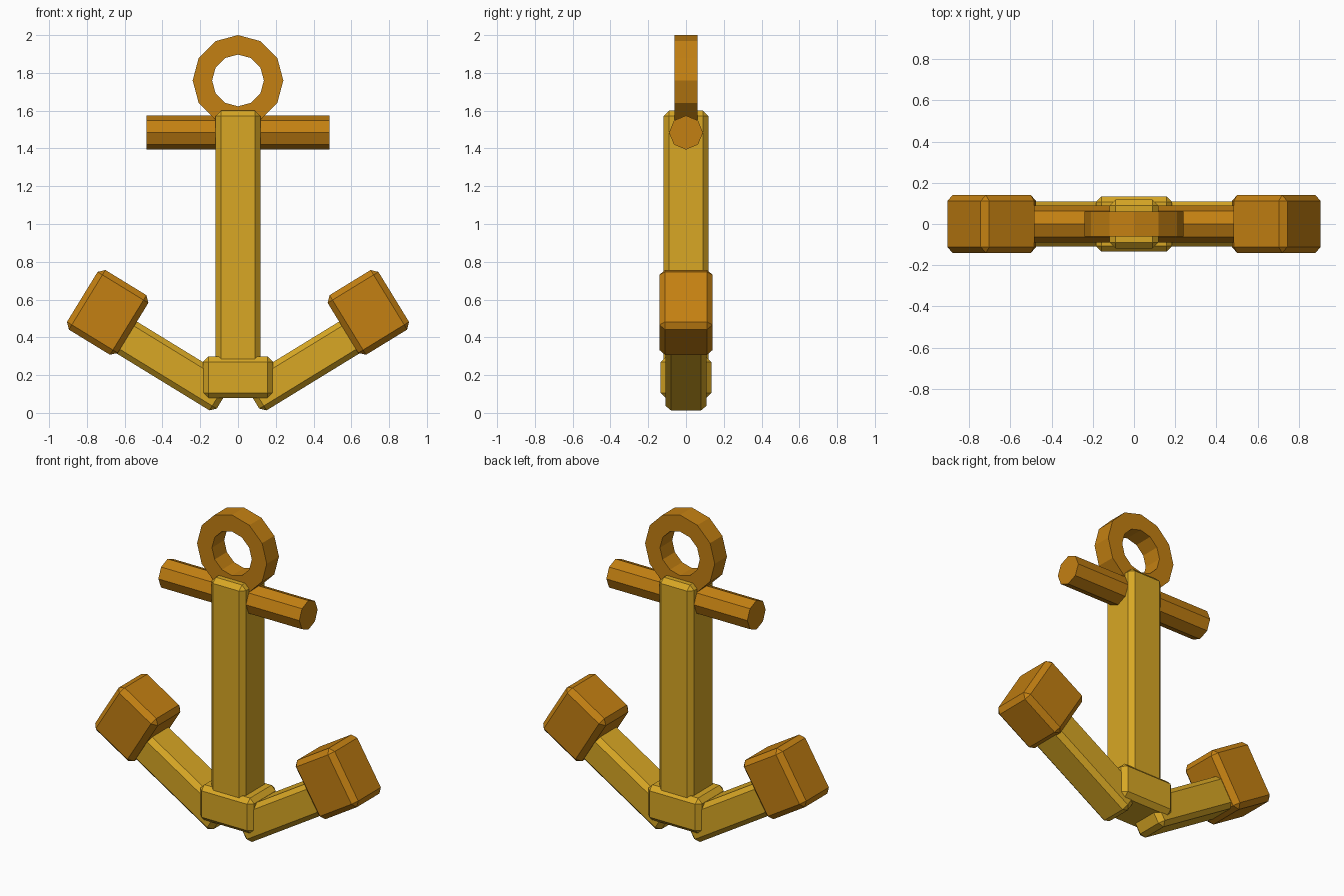
import bpy
import bmesh
import math
from mathutils import Matrix, Vector

cube = bpy.data.objects.get("Cube")
if cube:
    bpy.data.objects.remove(cube, do_unlink=True)


def material(name, color):
    m = bpy.data.materials.new(name)
    m.use_nodes = True
    m.diffuse_color = color
    m.node_tree.nodes["Principled BSDF"].inputs["Base Color"].default_value = color
    return m


GOLD = material("gold", (0.69, 0.39, 0.018, 1))
BRONZE = material("bronze", (0.55, 0.216, 0.006, 1))


def finish(name, bm, mat):
    bmesh.ops.recalc_face_normals(bm, faces=bm.faces)
    mesh = bpy.data.meshes.new(name)
    bm.to_mesh(mesh)
    bm.free()
    mesh.materials.append(mat)
    obj = bpy.data.objects.new(name, mesh)
    bpy.context.collection.objects.link(obj)
    return obj


def block(name, size, center, mat, tilt=0.0, bevel=0.028):
    """Chamfered box, tilted about the y axis (positive lifts its +x end)."""
    bm = bmesh.new()
    bmesh.ops.create_cube(bm, size=1, matrix=Matrix.Diagonal((*size, 1)))
    bmesh.ops.bevel(bm, geom=bm.edges[:], offset=bevel, segments=1,
                    affect='EDGES', profile=0.5)
    bm.transform(Matrix.Translation(center) @ Matrix.Rotation(-tilt, 4, 'Y'))
    return finish(name, bm, mat)


# Upright shank and the crown block at its foot
block("shank", (0.236, 0.236, 1.45), (0, 0, 0.875), GOLD)
block("crown", (0.37, 0.268, 0.22), (0, 0, 0.188), GOLD)

# Arms rising to each side, with a heavy fluke block on each end
TILT = math.radians(31.5)
along = Vector((math.cos(TILT), 0, math.sin(TILT)))
arm_start = Vector((0.075, 0, 0.084))
arm_length = 0.7
arm_center = arm_start + along * arm_length / 2
fluke_center = Vector((0.69, 0, 0.532))
for side, sign in (("left", 1), ("right", -1)):
    flip = Vector((sign, 1, 1))
    block(side + "_arm", (arm_length, 0.216, 0.2), arm_center * flip, GOLD, TILT * sign)
    block(side + "_fluke", (0.315, 0.282, 0.37), fluke_center * flip, BRONZE,
          TILT * sign, 0.03)

# Octagonal stock crossing the shank
bm = bmesh.new()
bmesh.ops.create_cone(bm, cap_ends=True, segments=8, radius1=0.09, radius2=0.09,
                      depth=0.97, matrix=Matrix.Translation((0, 0, 1.484))
                      @ Matrix.Rotation(math.pi / 2, 4, 'Y'))
finish("stock", bm, BRONZE)

# Twelve-sided ring with a rectangular section, spun about the y axis
bm = bmesh.new()
section = [bm.verts.new((0, y, r)) for r, y in
           ((0.24, -0.06), (0.24, 0.06), (0.137, 0.06), (0.137, -0.06))]
edges = [bm.edges.new((section[i], section[(i + 1) % 4])) for i in range(4)]
bmesh.ops.spin(bm, geom=section + edges, cent=(0, 0, 0), axis=(0, 1, 0),
               angle=math.tau, steps=12, use_merge=True)
bmesh.ops.remove_doubles(bm, verts=bm.verts, dist=0.0001)
bm.transform(Matrix.Translation((0, 0, 1.76)))
finish("ring", bm, BRONZE)
